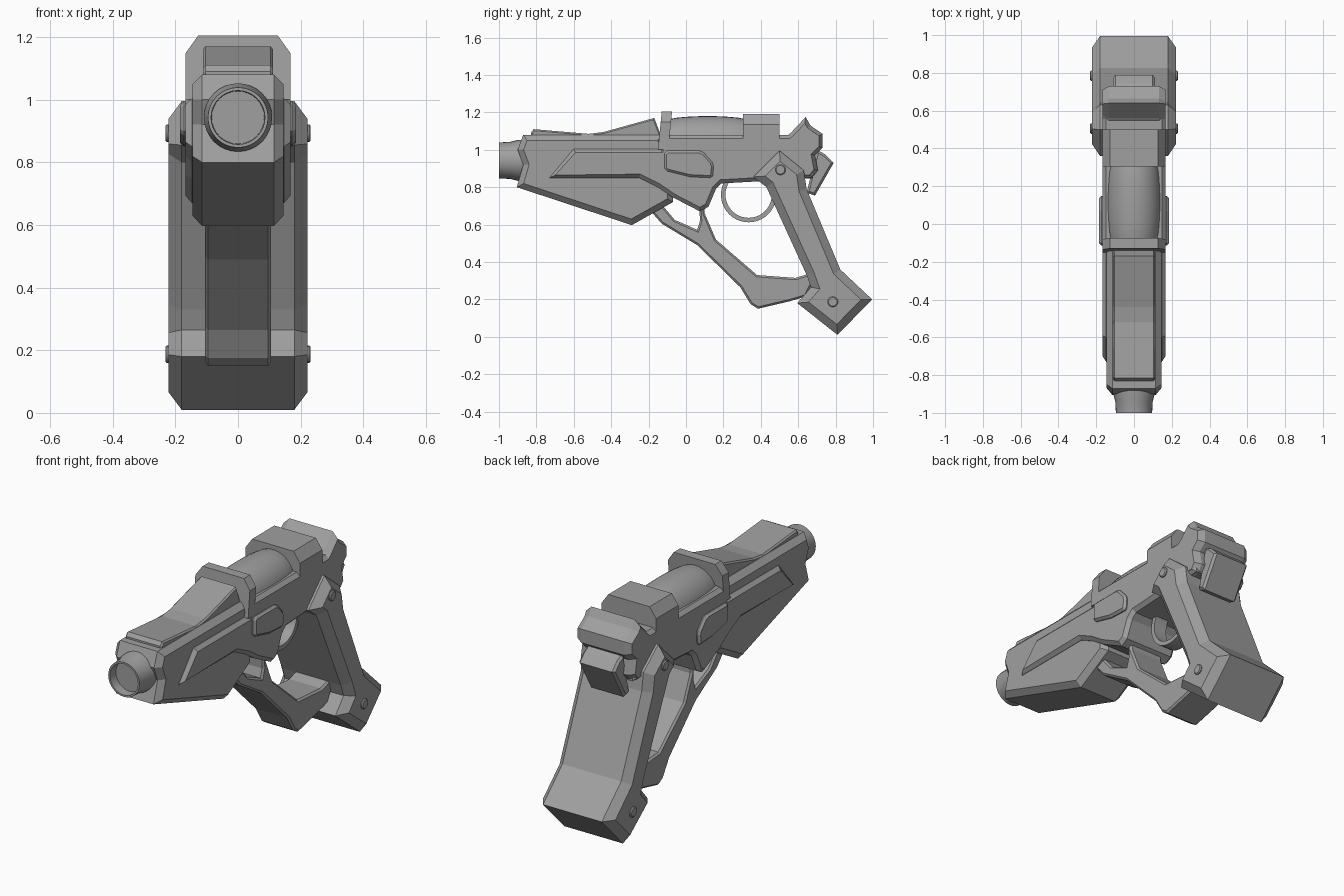
import bpy, bmesh, math
from mathutils import Vector, Matrix

cube = bpy.data.objects.get("Cube")
if cube:
    bpy.data.objects.remove(cube, do_unlink=True)

metal = bpy.data.materials.new("plain grey")
metal.use_nodes = True
GREY = (0.35, 0.35, 0.35, 1)
metal.diffuse_color = GREY
metal.node_tree.nodes["Principled BSDF"].inputs["Base Color"].default_value = GREY


def finish(name, bm, smooth=False):
    bmesh.ops.recalc_face_normals(bm, faces=bm.faces)
    mesh = bpy.data.meshes.new(name)
    bm.to_mesh(mesh)
    bm.free()
    mesh.materials.append(metal)
    obj = bpy.data.objects.new(name, mesh)
    bpy.context.collection.objects.link(obj)
    if smooth:
        bpy.ops.object.select_all(action='DESELECT')
        obj.select_set(True)
        bpy.context.view_layer.objects.active = obj
        bpy.ops.object.shade_smooth_by_angle(angle=math.radians(35))
    return obj


def inset(points, d):
    """Shrink a closed outline by d with mitred corners."""
    pts = [Vector(p) for p in points]
    n = len(pts)
    area = sum(pts[i - 1].cross(pts[i]) for i in range(n))
    sign = 1 if area > 0 else -1
    out = []
    for i, p in enumerate(pts):
        a = (p - pts[i - 1]).normalized()
        b = (pts[(i + 1) % n] - p).normalized()
        na, nb = Vector((-a.y, a.x)) * sign, Vector((-b.y, b.x)) * sign
        out.append(p + (na + nb) * d / max(1 + na.dot(nb), 0.5))
    return out


def loft(bm, rings):
    """Skin equal-length rings of 3D points and cap both ends."""
    loops = [[bm.verts.new(p) for p in ring] for ring in rings]
    for low, high in zip(loops, loops[1:]):
        for i in range(len(low)):
            bm.faces.new((low[i - 1], low[i], high[i], high[i - 1]))
    bm.faces.new(loops[0])
    bm.faces.new(loops[-1])


def slab(name, outline, half, bevel, depth=None, smooth=False):
    """Side outline (y, z) thickened across x, with chamfered rims."""
    depth = depth or bevel
    small = inset(outline, bevel)
    rings = [[(x, p[0], p[1]) for p in ring] for x, ring in (
        (-half, small), (depth - half, outline), (half - depth, outline), (half, small))]
    bm = bmesh.new()
    loft(bm, rings)
    return finish(name, bm, smooth)


def arch(name, y0, y1, low, high, half, cut, lean=0):
    """Block along y with chamfered top corners."""
    section = [(-half, low), (-half, high - cut * 1.4), (cut - half, high),
               (half - cut, high), (half, high - cut * 1.4), (half, low)]
    bm = bmesh.new()
    loft(bm, [[(x, y - lean * (z - low), z) for x, z in section] for y in (y0, y1)])
    return finish(name, bm)


def lathe(name, profile, z, sides=32):
    """Turn (y, radius) pairs round an axis along y."""
    bm = bmesh.new()
    loft(bm, [[(r * math.cos(2 * math.pi * i / sides), y,
                z + r * math.sin(2 * math.pi * i / sides)) for i in range(sides)]
              for y, r in profile])
    return finish(name, bm, True)


# Front shroud and the ramp on top of it
slab("front_shroud", [(-.87, 1.08), (-.9, 1.0), (-.87, .92), (-.905, .8), (-.29, .597),
                      (-.07, .72), (-.07, .9), (-.13, 1.08)], .145, .03)
slab("top_ramp", [(-.83, 1.04), (-.83, 1.09), (-.815, 1.11), (-.52, 1.085), (-.44, 1.095),
                  (-.17, 1.17), (-.135, 1.08), (-.135, 1.04)], .112, .008)

# Receiver
slab("receiver", [(-.73, .85), (-.6, 1.005), (-.14, 1.005), (-.12, 1.08), (.56, 1.08),
                  (.68, 1.0), (.68, .85), (.37, .83), (.19, .82), (.16, .79), (.12, .695),
                  (.075, .67), (-.07, .745), (-.15, .8), (-.25, .85)], .167, .02)
arch("sight_frame", -.15, -.095, 1.0, 1.205, .167, .04, -.1)
arch("rear_bridge", .305, .5, 1.0, 1.19, .167, .04)
slab("tail_block", [(.52, 1.06), (.56, 1.09), (.64, 1.175), (.665, 1.13), (.73, 1.085),
                    (.73, 1.01), (.69, .97), (.705, .89), (.67, .845), (.52, .85)],
     .167, .02, .035)
slab("rear_catch", [(.70, 1.0), (.745, .975), (.79, .925), (.69, .755), (.645, .77),
                    (.6, .85)][:2] + [(.79, .93), (.69, .755), (.645, .77)], .11, .012)

# Bulged chamber drum and muzzle
lathe("chamber_drum", [(-.09 + .41 * t / 10, .128 + .017 * math.sin(math.pi * t / 10) ** .6)
                       for t in range(11)], 1.035)
lathe("muzzle", [(-.8, .109), (-.9, .109), (-.94, .099), (-1, .096), (-1, .086),
                 (-.95, .084)], .943)

# Raised plate on both sides, cut as one piece through the receiver
slab("side_plate", [(-.1, .995), (.07, .995), (.095, .985), (.14, .935), (.148, .91),
                    (.143, .86), (.13, .85), (.02, .855), (-.1, .885), (-.115, .9),
                    (-.115, .98)], .185, .012)

# Grip with its pins
slab("grip", [(.5, .995), (.63, .89), (.645, .79), (.825, .36), (.995, .2), (.81, .01),
              (.595, .18), (.668, .265), (.645, .33), (.43, .8), (.36, .855)], .222, .042)
for place, y, z in (("upper", .505, .893), ("lower", .785, .187)):
    ring = [(y + .028 * math.cos(a * math.pi / 8), z + .028 * math.sin(a * math.pi / 8))
            for a in range(16)]
    slab(place + "_grip_pin", ring, .232, .005, smooth=True)

# Lower lever joining receiver and grip
slab("lower_lever", [(-.22, .72), (-.2, .685), (-.13, .605), (.06, .49), (.29, .265),
                     (.345, .175), (.385, .15), (.555, .19), (.64, .215), (.7, .33),
                     (.65, .335), (.585, .315), (.38, .33), (.16, .52), (.1, .66),
                     (.1, .71), (.07, .71), (.075, .62), (.06, .572), (-.06, .625),
                     (-.14, .72)], .105, .01)

# Trigger guard ring and trigger
bm = bmesh.new()
count = 40
rows = []
for r, x in ((.148, -.04), (.148, .04), (.124, .04), (.124, -.04)):
    rows.append([bm.verts.new((x, .335 + r * math.cos(2 * math.pi * i / count),
                               .76 + r * math.sin(2 * math.pi * i / count)))
                 for i in range(count)])
for k in range(4):
    for i in range(count):
        bm.faces.new((rows[k - 1][i - 1], rows[k - 1][i], rows[k][i], rows[k][i - 1]))
finish("trigger_guard", bm, True)
